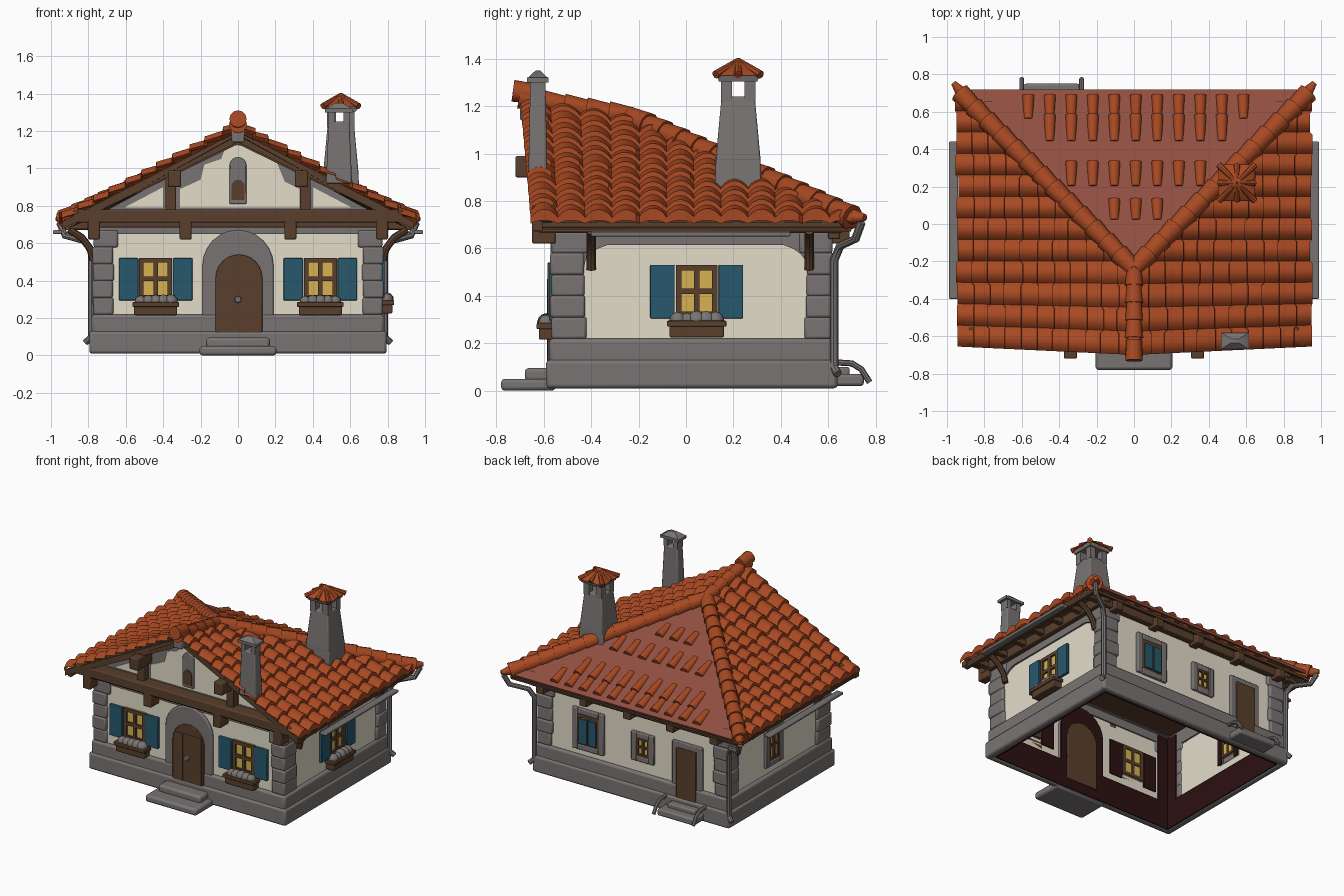
import bpy, bmesh, math, random
from mathutils import Vector

if "Cube" in bpy.data.objects:
    bpy.data.objects.remove(bpy.data.objects["Cube"])
random.seed(4)

def material(name, rgb):
    m = bpy.data.materials.new(name)
    m.diffuse_color = (*rgb, 1)
    m.use_nodes = True
    m.node_tree.nodes["Principled BSDF"].inputs["Base Color"].default_value = m.diffuse_color
    return m
TILE = material("orange tile", (.39, .066, .016))
BACK = material("faded red roof", (.28, .078, .052))
STONE = material("grey stone", (.19, .175, .17))
CREAM = material("cream plaster", (.77, .72, .59))
BROWN = material("brown timber", (.10, .049, .025))
BLUE = material("blue shutter", (.021, .098, .15))
YELLOW = material("yellow glass", (.68, .45, .085))
MAROON = material("dark maroon lining", (.026, .005, .006))

def finish(name, bm, mat, bevel=0):
    bmesh.ops.remove_doubles(bm, verts=bm.verts, dist=1e-5)
    bmesh.ops.recalc_face_normals(bm, faces=bm.faces)
    me = bpy.data.meshes.new(name)
    bm.to_mesh(me)
    bm.free()
    ob = bpy.data.objects.new(name, me)
    bpy.context.collection.objects.link(ob)
    me.materials.append(mat)
    if bevel:
        b = ob.modifiers.new("bevel", 'BEVEL')
        b.width, b.segments = bevel, 2
    return ob

# Wall frames: u runs along the wall, d points outward
WALL = {'F': lambda u, d, z: (u, -.55 - d, z), 'B': lambda u, d, z: (u, .60 + d, z),
        'R': lambda u, d, z: (.755 + d, u, z), 'L': lambda u, d, z: (-.755 - d, u, z)}

def prism(name, wall, pts, d0, d1, mat, bevel=0):
    bm = bmesh.new()
    a, b = ([bm.verts.new(WALL[wall](u, d, z)) for u, z in pts] for d in (d0, d1))
    bm.faces.new(a)
    bm.faces.new(b)
    for i in range(len(a)):
        j = (i + 1) % len(a)
        bm.faces.new((a[i], a[j], b[j], b[i]))
    return finish(name, bm, mat, bevel)

def wbox(name, wall, u0, u1, z0, z1, d0, d1, mat, bevel=0):
    return prism(name, wall, [(u0, z0), (u1, z0), (u1, z1), (u0, z1)], d0, d1, mat, bevel)

def cones(name, segs, mat, n=10):
    bm = bmesh.new()
    for p, q, r0, r1 in segs:
        p, q = Vector(p), Vector(q)
        m = (q - p).to_track_quat('Z', 'Y').to_matrix().to_4x4()
        m.translation = (p + q) / 2
        bmesh.ops.create_cone(bm, cap_ends=True, segments=n, radius1=r0, radius2=r1,
                              depth=(q - p).length, matrix=m)
    return finish(name, bm, mat)

def taper(name, c, z0, z1, a, b, mat, bevel=0):
    bm = bmesh.new()
    lo, hi = ([bm.verts.new((c[0] + sx * w[0], c[1] + sy * w[1], z)) for sx, sy in
               ((-1, -1), (1, -1), (1, 1), (-1, 1))] for w, z in ((a, z0), (b, z1)))
    bm.faces.new(lo)
    bm.faces.new(hi)
    for i in range(4):
        j = (i + 1) % 4
        bm.faces.new((lo[i], lo[j], hi[j], hi[i]))
    return finish(name, bm, mat, bevel)

def pipe(name, pts, r, mat):
    cu = bpy.data.curves.new(name, 'CURVE')
    cu.dimensions, cu.bevel_depth, cu.bevel_resolution = '3D', r, 2
    cu.use_fill_caps = True
    s = cu.splines.new('POLY')
    s.points.add(len(pts) - 1)
    for p, c in zip(s.points, pts):
        p.co = (*c, 1)
    tmp = bpy.data.objects.new(name, cu)
    bpy.context.collection.objects.link(tmp)
    bpy.context.view_layer.update()
    bm = bmesh.new()
    bm.from_mesh(tmp.to_mesh())
    tmp.to_mesh_clear()
    bpy.data.objects.remove(tmp)
    return finish(name, bm, mat)

def arch(u, w, z0, z1):
    return [(u - w, z0), (u + w, z0)] + [(u + w * math.cos(t * math.pi / 12),
            z1 - w + w * math.sin(t * math.pi / 12)) for t in range(13)]

# Hollow plaster shell, open below, with timber ceiling
bm = bmesh.new()
c = [[bm.verts.new((x, y, z)) for x, y in ((-.755, -.55), (.755, -.55), (.755, .6), (-.755, .6))] for z in (0.02, .73)]
for i in range(4):
    j = (i + 1) % 4
    bm.faces.new((c[0][i], c[0][j], c[1][j], c[1][i]))
finish("plaster_walls", bm, CREAM)
taper("ceiling", (0, .025), .715, .735, (.75, .57), (.75, .57), BROWN)

# Stone plinth, top band, corner stones and dark inner lining
for w, a, b in (('F', -.755, .755), ('B', -.755, .755), ('R', -.55, .6), ('L', -.55, .6)):
    wbox("plinth", w, a - .04, b + .04, .01, .13, -.01, .04, STONE, .015)
    wbox("plinth_upper", w, a - .025, b + .025, .11, .22, -.01, .027, STONE, .015)
    wbox("top_band", w, a - .01, b + .01, .615 if w in 'RL' else .65, .73, -.01, .012, STONE)
    wbox("inner_plinth_lining", w, a + .012, b - .012, .012, .21, -.018, -.011, MAROON)
    for k in range(5):
        z, j = .22 + k * .09, random.uniform(-.012, .012)
        e = .018 + .006 * (k % 2)
        wid = .095 + j + (.03 if k == 4 else 0) + (.035 if w in 'RL' else 0)
        wbox("corner_stone", w, a - e, a + wid, z - .003, z + .092, -.01, e, STONE, .012)
        wbox("corner_stone", w, b - wid + .03 * (w in 'RL'), b + e, z - .003, z + .092, -.01, e, STONE, .012)
    for p, q in ((a + .012, a + .1), (b - .1, b - .012)):
        wbox("inner_corner_lining", w, p, q, .2, .7, -.018, -.011, MAROON)
    # Rounded plaster corners on the side walls
    if w in 'RL':
        for u, s in ((-.43, 1), (.51, -1)):
            arc = [(u + s * .15 * (1 - math.cos(t)), .52 + .1 * math.sin(t)) for t in (0, .3, .6, .9, 1.2, 1.57)]
            prism("rounded_top_corner", w, arc + [(u - s * .02, .63), (u - s * .02, .52)], 0, .013, STONE)

# Windows
def window(w, u, z0, z1, hw, stone=False, shutters=False, box=False):
    if stone:
        for a, b, p, q in ((u-hw-.04, u-hw, z0-.04, z1+.04), (u+hw, u+hw+.04, z0-.04, z1+.04),
                           (u-hw, u+hw, z0-.04, z0), (u-hw, u+hw, z1, z1+.04)):
            wbox("stone_window_surround", w, a, b, p, q, -.005, .022, STONE, .006)
    wbox("window_glass", w, u - hw, u + hw, z0, z1, -.012, .005, YELLOW)
    t = hw * .27
    m = (z0 + z1) / 2
    for a, b, p, q in ((u-hw, u-hw+t, z0, z1), (u+hw-t, u+hw, z0, z1), (u-t/2, u+t/2, z0, z1),
                       (u-hw, u+hw, z0, z0+t), (u-hw, u+hw, z1-t, z1), (u-hw, u+hw, m-t/2, m+t/2)):
        wbox("window_frame", w, a, b, p, q, -.018, .018, BROWN)
    for s in (-1, 1):
        a, b = sorted((u + s * (hw + .005), u + s * (hw + (.108 if shutters else .04))))
        wbox("inner_window_lining", w, a, b, z0 - .04, z1, -.016, -.009, MAROON)
        if shutters:
            wbox("shutter", w, a, b, z0 - .005, z1, .005, .028, BLUE, .004)
    if box:
        wbox("flower_box", w, u - .115, u + .115, z0 - .085, z0 - .035, 0, .07, BROWN, .006)
        wbox("flower_box_rim", w, u - .125, u + .125, z0 - .04, z0 - .015, 0, .08, BROWN, .004)
        bm = bmesh.new()
        for k in range(5):
            p = Vector(WALL[w](u - .08 + k * .04, .04, z0 - .012))
            g = bmesh.ops.create_icosphere(bm, subdivisions=2, radius=random.uniform(.03, .04))
            bmesh.ops.translate(bm, verts=g['verts'], vec=p)
        finish("grey_planting", bm, STONE)
for s in (-1, 1):
    window('F', s * .44, .30, .52, .088, shutters=True, box=True)
window('R', .045, .31, .53, .088, shutters=True, box=True)
window('L', .08, .31, .52, .06, stone=True)
window('B', .36, .30, .52, .085, stone=True)
for a, b in ((.29, .352), (.364, .43)):
    wbox("closed_back_shutter", 'B', a, b, .31, .49, .015, .028, BLUE)
window('B', -.08, .34, .47, .05, stone=True)

# Front door, surround and steps
prism("door_surround", 'F', arch(0, .19, .05, .67), -.005, .022, STONE, .008)
prism("inner_door_lining", 'F', arch(0, .18, .02, .66), -.018, -.01, MAROON)
prism("front_door", 'F', arch(.005, .125, .08, .54), -.025, .034, BROWN, .004)
for u in (-.07, .005, .08):
    wbox("door_plank", 'F', u - .034, u + .034, .1, .47, .03, .037, BROWN)
cones("door_handle", [((0, -.58, .3), (0, -.605, .3), .02, .016)], STONE)
wbox("front_step_low", 'F', -.205, .205, 0, .05, 0, .23, STONE, .015)
wbox("front_step_high", 'F', -.17, .17, .04, .095, 0, .13, STONE, .015)

# Back door with step and curved side rails
wbox("back_door_surround", 'B', -.56, -.32, .06, .53, -.005, .02, STONE, .006)
wbox("back_door", 'B', -.52, -.36, .09, .49, -.02, .03, BROWN, .004)
wbox("back_step", 'B', -.59, -.29, .02, .07, 0, .15, STONE, .012)
wbox("back_step_high", 'B', -.55, -.33, .06, .1, 0, .09, STONE, .01)
for u in (-.60, -.28):
    pipe("step_rail", [(u, .62, .12), (u, .70, .115), (u, .74, .09), (u, .775, .035)], .013, STONE)

# Gable wall, plaster patches, posts and niche
prism("gable_wall", 'F', [(-.76, .71), (.76, .71), (.76, .80), (0, 1.19), (-.76, .80)], -.03, .006, STONE)
prism("gable_plaster", 'F', [(-.31, .79), (.33, .79), (.33, .89), (.25, .93), (.2, 1.05), (.09, 1.11), (-.06, 1.13),
                             (-.09, 1.05), (-.18, 1.02), (-.2, .94), (-.31, .89)], 0, .014, CREAM)
for s in (-1, 1):
    prism("side_gable_plaster", 'F', [(s*.40, .79), (s*.61, .79), (s*.40, .90)], 0, .014, CREAM)
    wbox("gable_post", 'F', s*.36 - .028, s*.36 + .028, .76, 1.0, 0, .06, BROWN, .006)
    wbox("purlin_end", 'F', s*.34 - .035, s*.34 + .035, .90, .99, 0, .17, BROWN, .008)
    prism("front_rafter", 'F', [(s*.94, .675), (s*.94, .715), (0, 1.2), (0, 1.14)], .055, .1, BROWN)
    prism("inner_rafter", 'F', [(s*.8, .74), (s*.8, .79), (0, 1.19), (0, 1.13)], .0, .05, BROWN)
prism("niche_surround", 'F', arch(0, .045, .81, 1.06), 0, .03, STONE, .006)
prism("niche", 'F', arch(0, .034, .83, .94), .02, .035, BROWN)
wbox("ridge_beam_end", 'F', -.035, .035, 1.14, 1.22, 0, .15, STONE, .008)

# Front tie beam, brackets, eave beams and struts
wbox("front_beam", 'F', -.88, .88, .71, .78, 0, .1, BROWN, .008)
wbox("front_beam_lower", 'F', -.8, .8, .685, .72, 0, .06, BROWN, .006)
for u in (-.77, -.28, .28, .77):
    wbox("front_bracket", 'F', u - .032, u + .032, .62, .73, 0, .1, BROWN, .008)
for w in 'RL':
    wbox("side_eave_beam", w, -.62, .66, .665, .75, 0, .05, BROWN, .006)
    wbox("eave_fascia", w, -.64, .69, .67, .71, .145, .17, BROWN)
    for u in (-.40, .52):
        pipe("eave_strut", [WALL[w](u, d, z) for d, z in ((.02, .51), (.035, .57), (.08, .63), (.15, .675))], .02, BROWN)
    for k in range(7):
        u = -.55 + k * .19
        wbox("side_rafter_tail", w, u - .018, u + .018, .675, .715, 0, .17, BROWN)
    # Flat gutter and downspout
    wbox("gutter", w, -.40, .44, .65, .67, .185, .235, STONE, .006)
    pipe("downspout", [WALL[w](v, d, z) for v, d, z in ((.74, .2, .71), (.715, .17, .64), (.65, .06, .61),
         (.625, .03, .55), (.625, .03, .1), (.64, .06, .07))], .018, STONE)
wbox("back_eave_beam", 'B', -.8, .8, .64, .70, 0, .05, BROWN, .006)
for u in (-.7, -.35, 0, .35, .7):
    wbox("back_bracket", 'B', u - .03, u + .03, .62, .70, 0, .09, BROWN, .006)

# Roof planes: gable in front, hipped at the back
E, HX, YF, YR, YB = .71, .95, -.655, -.25, .72
def ridge(y):
    return 1.22 - .08 * min(1, max(0, (y - YF) / (YR - YF)))
def side_z(x, y):
    return E + (ridge(y) - E) * (1 - abs(x) / HX)
def back_z(y):
    return E + (1.14 - E) * (YB - y) / (YB - YR)

bm = bmesh.new()
A, B, C, D, F, G, H, I = [bm.verts.new((x, y, z - .022)) for x, y, z in ((-.93, -.64, E), (0, -.66, 1.22), (.93, -.64, E),
                          (0, YR, 1.14), (.93, .70, E), (-.93, .70, E), (-.93, YR, E), (.93, YR, E))]
for f in ((A, D, B), (A, H, D), (H, G, D), (C, B, D), (C, D, I), (I, D, F), (D, G, F)):
    bm.faces.new(f)
flat = [finish("roof_boards", bm, BROWN)]
bm = bmesh.new()
bm.faces.new([bm.verts.new(p) for p in ((0, YR, 1.15), (-.95, YB, E + .01), (.95, YB, E + .01))])
flat.append(finish("faded_back_roof", bm, BACK))
for o in flat:
    o.modifiers.new("thick", 'SOLIDIFY').thickness = .018

# Ribbed side tiling, stepped course by course and trimmed at the hip
RIBS, SUB, COURSES = 12, 8, 11
for s in (-1, 1):
    bm = bmesh.new()
    jit = [[random.uniform(-.01, .01) for _ in range(COURSES)] for _ in range(RIBS + 1)]
    rows = []
    for i in range(RIBS * SUB + 1):
        y = YF + (YB - YF) * i / (RIBS * SUB)
        hip = max(0, (y - YR) / (YB - YR) * HX)
        rib = .034 * abs(math.sin(math.pi * i / SUB)) ** .8
        row = []
        for k in range(COURSES):
            j0 = jit[i // SUB][k - 1] if k else 0
            for x, st in ((HX * k / COURSES + j0, .002), (HX * (k + 1) / COURSES + jit[i // SUB][k] - .002, .022)):
                x = min(max(x, hip), .965)
                # Verge bulges forward towards the ridge
                yy = y - .045 * (1 - x / HX) * max(0, (YR - y) / (YR - YF))
                row.append(bm.verts.new((s * x, yy, side_z(x, y) + rib + st)))
        x = max(hip, row[-1].co.x * s)
        row.append(bm.verts.new((s * x, y, E + rib * .4 - .005)))
        rows.append(row)
    for r, q in zip(rows, rows[1:]):
        for k in range(len(r) - 1):
            bm.faces.new((r[k], r[k + 1], q[k + 1], q[k]))
    bmesh.ops.dissolve_degenerate(bm, dist=1e-4, edges=bm.edges)
    finish("side_roof_tiles", bm, TILE)

# Scattered tiles on the back slope
segs = []
for y0, y1, lim in ((.56, .685, .62), (.44, .58, .56), (.20, .33, .36), (.02, .13, .18)):
    for x in [k * .115 + .01 for k in range(-5, 6)]:
        if abs(x) < lim:
            segs.append(((x, y0, back_z(y0) - .002), (x, y1, back_z(y1) + .006), .024, .033))
cones("back_roof_tiles", segs, TILE)

# Ridge and hip cap tiles
def caps(name, p, q, n, r):
    p, q = Vector(p), Vector(q)
    cones(name, [(p.lerp(q, i / n), p.lerp(q, (i + 1.15) / n), r * .85, r * 1.06) for i in range(n)], TILE, 12)
caps("ridge_caps", (0, -.22, 1.155), (0, -.69, 1.235), 5, .045)
cones("ridge_end_tile", [((0, -.62, 1.25), (0, -.73, 1.265), .042, .046)], TILE, 12)
for s in (-1, 1):
    caps("hip_caps", (0, -.24, 1.155), (s * .92, .69, E + .025), 13, .052)
    cones("hip_end_tile", [((s * .89, .66, .74), (s * .965, .755, .73), .05, .015)], TILE)

# Large chimney on the right hip
P = (.55, .22)
taper("chimney_base", P, .84, .99, (.1, .1), (.093, .093), STONE, .008)
taper("chimney_shaft", P, .97, 1.24, (.095, .095), (.07, .07), STONE, .008)
for sx in (-1, 1):
    for sy in (-1, 1):
        taper("chimney_post", (P[0] + sx * .05, P[1] + sy * .05), 1.22, 1.315, (.023, .023), (.023, .023), STONE)
taper("chimney_cap_slab", P, 1.305, 1.335, (.082, .082), (.09, .09), STONE)
taper("chimney_cap_roof", P, 1.33, 1.40, (.098, .098), (.012, .012), TILE)
cones("chimney_cap_ribs", [((P[0], P[1], 1.395), (P[0] + .095 * a, P[1] + .095 * b, 1.332), .01, .018)
      for a in (-1, 0, 1) for b in (-1, 0, 1) if a or b], TILE, 8)

# Slim chimney at the front verge
Q = (.54, -.625)
taper("front_chimney", Q, .92, 1.25, (.07, .04), (.055, .033), STONE, .008)
for s in (-1, 1):
    taper("front_chimney_post", (Q[0] + s * .04, Q[1]), 1.24, 1.31, (.016, .033), (.016, .033), STONE)
taper("front_chimney_cap", Q, 1.30, 1.32, (.075, .045), (.075, .045), STONE)
taper("front_chimney_top", Q, 1.32, 1.35, (.07, .042), (.02, .01), STONE)

# Smooth the curved parts, keep hard edges and flat roof planes
for o in bpy.data.objects:
    o.select_set(o not in flat)
    bpy.context.view_layer.objects.active = o
bpy.ops.object.shade_smooth_by_angle(angle=math.radians(40))
